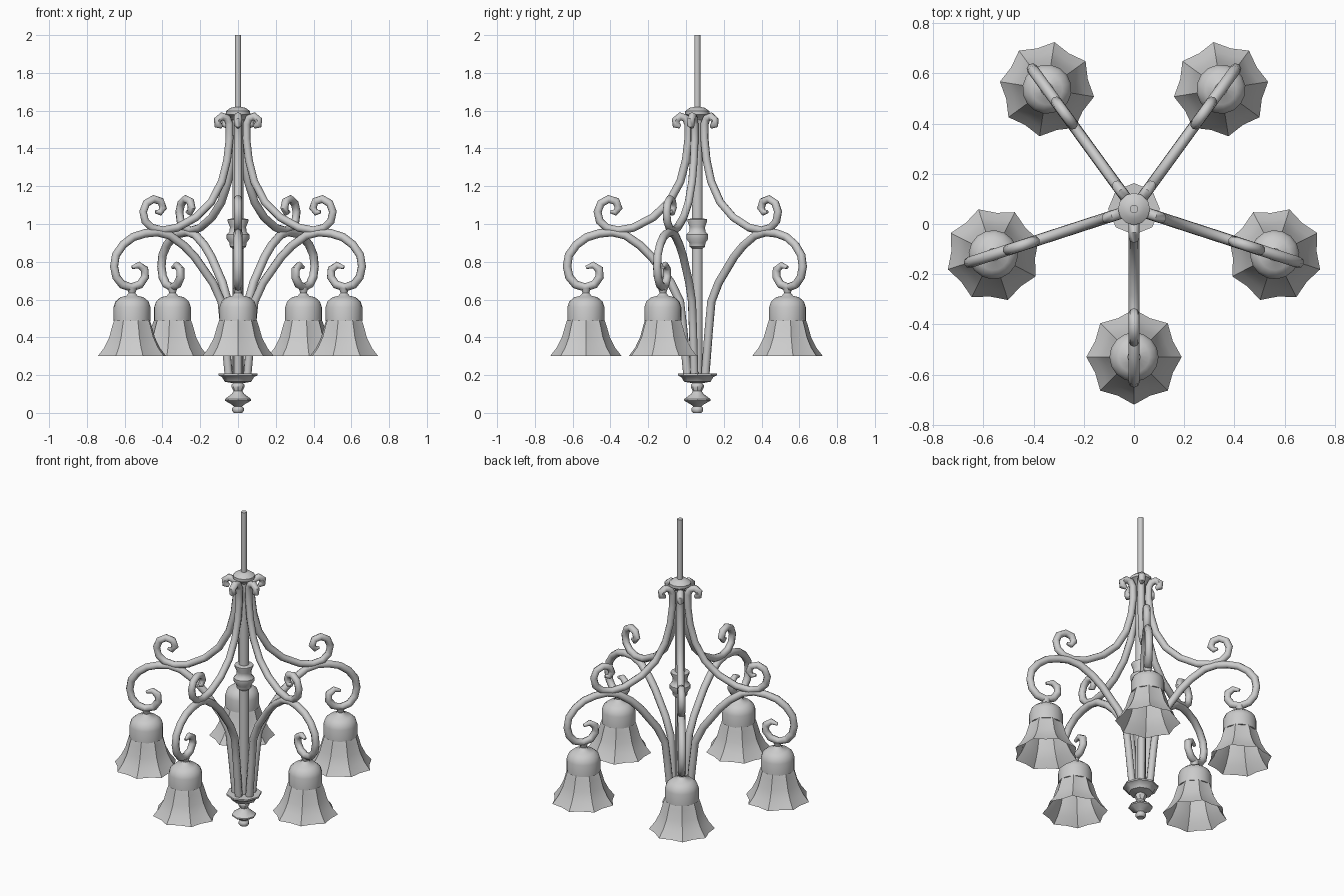
import bpy, bmesh, math

if "Cube" in bpy.data.objects:
    bpy.data.objects.remove(bpy.data.objects["Cube"])

CENTRE = (0, 0.06, 0)
ANGLES = [math.radians(a) for a in (-90, -18, 54, 126, 198)]


def add_object(name, mesh, angle=0.0, smooth=40):
    ob = bpy.data.objects.new(name, mesh)
    bpy.context.collection.objects.link(ob)
    ob.location = CENTRE
    ob.rotation_euler = (0, 0, angle)
    bpy.ops.object.select_all(action='DESELECT')
    ob.select_set(True)
    bpy.context.view_layer.objects.active = ob
    if smooth:
        bpy.ops.object.shade_smooth_by_angle(angle=math.radians(smooth))
    return ob


def lathe(name, profile, sides, x=0.0, flute=0.0, caps=True):
    """Mesh turned from (radius, z) points; flute pulls in every second column."""
    bm = bmesh.new()
    rings = []
    for r, z in profile:
        ring = []
        for i in range(sides):
            a = 2 * math.pi * i / sides
            k = r * (1 - flute * (i % 2))
            ring.append(bm.verts.new((x + k * math.cos(a), k * math.sin(a), z)))
        rings.append(ring)
    for lo, hi in zip(rings, rings[1:]):
        for i in range(sides):
            j = (i + 1) % sides
            bm.faces.new((lo[i], lo[j], hi[j], hi[i]))
    if caps:
        bm.faces.new(rings[0][::-1])
        bm.faces.new(rings[-1])
    mesh = bpy.data.meshes.new(name)
    bm.to_mesh(mesh)
    bm.free()
    return mesh


def tube(name, points, radius, taper_start=False):
    """Round bar following (r, z) points, tapering at its scrolled ends."""
    cu = bpy.data.curves.new(name, 'CURVE')
    cu.dimensions = '3D'
    cu.bevel_depth = radius
    cu.bevel_resolution = 2
    cu.use_fill_caps = True
    sp = cu.splines.new('POLY')
    sp.points.add(len(points) - 1)
    for p, (r, z) in zip(sp.points, points):
        p.co = (r, 0, z, 1)
    sp.points[-1].radius = 0.4
    sp.points[-2].radius = 0.8
    if taper_start:
        sp.points[0].radius = 0.5
    tmp = bpy.data.objects.new(name + "_path", cu)
    bpy.context.collection.objects.link(tmp)
    dg = bpy.context.evaluated_depsgraph_get()
    mesh = bpy.data.meshes.new_from_object(tmp.evaluated_get(dg))
    bpy.data.objects.remove(tmp)
    return mesh


# Central stem and turned fittings
add_object("hanging_rod", lathe("hanging_rod", [(.017, 1.58), (.017, 2.0)], 10))
add_object("centre_column", lathe("centre_column", [(.03, .18), (.03, 1.59)], 10))
add_object("top_cap", lathe("top_cap", [
    (.03, 1.55), (.045, 1.57), (.064, 1.58), (.064, 1.597), (.04, 1.615), (.017, 1.62)], 12))
add_object("column_knob", lathe("column_knob", [
    (.03, .87), (.043, .88), (.045, .90), (.06, .92), (.06, .945), (.045, .96),
    (.043, .985), (.055, 1.015), (.055, 1.025), (.03, 1.03)], 10))
add_object("bottom_finial", lathe("bottom_finial", [
    (.022, 0), (.031, .01), (.031, .025), (.022, .035), (.035, .045), (.07, .065),
    (.07, .073), (.033, .10), (.024, .115), (.034, .135), (.034, .148), (.026, .157),
    (.07, .165), (.085, .19), (.103, .198), (.103, .208)], 8))

# Arm paths as (distance from column, height)
lower_path = [(.052, .20), (.075, .44), (.092, .59), (.14, .69), (.24, .825), (.30, .885),
              (.38, .94), (.45, .957), (.52, .95), (.585, .93), (.64, .89), (.68, .835),
              (.69, .775), (.678, .72), (.645, .68), (.595, .664), (.545, .68), (.517, .72),
              (.52, .76), (.553, .783), (.59, .77)]
upper_path = [(.09, 1.515), (.112, 1.525), (.115, 1.55), (.09, 1.57), (.062, 1.56), (.048, 1.53),
              (.047, 1.45), (.06, 1.34), (.09, 1.225), (.15, 1.115), (.235, 1.035), (.34, .98),
              (.42, .966), (.48, .98), (.517, 1.015), (.528, 1.065), (.51, 1.11), (.47, 1.132),
              (.43, 1.12), (.417, 1.085), (.435, 1.06), (.46, 1.065)]
R = 0.59
parts = {
    "lower_arm": tube("lower_arm", lower_path, .0225),
    "upper_arm": tube("upper_arm", upper_path, .0215, True),
    # Socket cup with its neck
    "shade_cup": lathe("shade_cup", [
        (.098, .487), (.098, .56), (.088, .59), (.062, .612), (.03, .62), (.018, .635),
        (.026, .66)], 16, R),
    # Fluted open bell shade
    "bell_shade": lathe("bell_shade", [
        (.19, .30), (.155, .345), (.127, .40), (.11, .46), (.098, .495)], 16, R, .12, False),
}
for n, angle in enumerate(ANGLES, 1):
    for part, mesh in parts.items():
        add_object(f"{part}_{n}", mesh, angle, 25 if part == "bell_shade" else 50)
